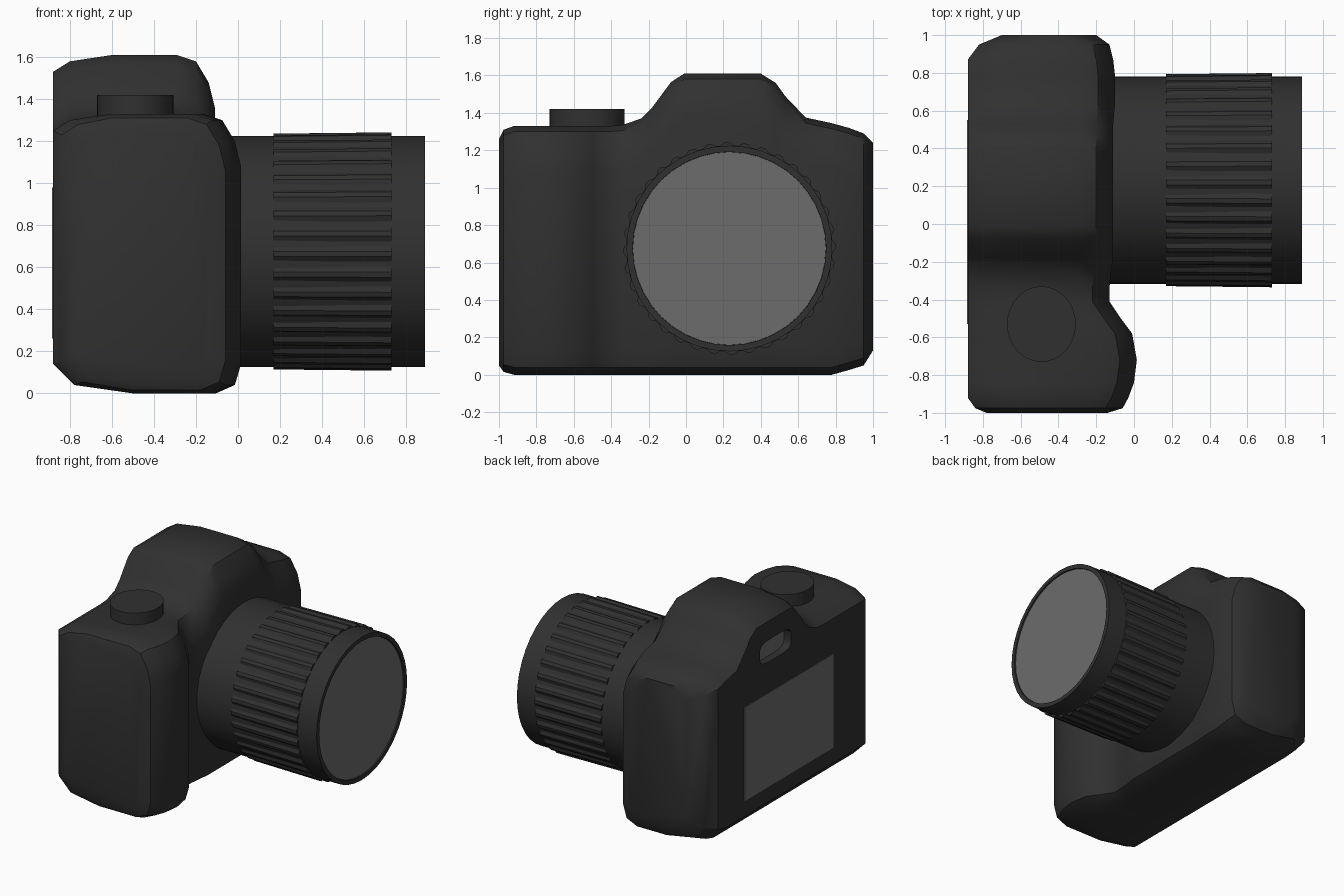
import bpy, bmesh
from math import sin, cos, pi, radians, copysign

if "Cube" in bpy.data.objects:
    bpy.data.objects.remove(bpy.data.objects["Cube"])


def material(name, v):
    m = bpy.data.materials.new(name)
    m.diffuse_color = (v, v, v, 1)
    m.use_nodes = True
    m.node_tree.nodes["Principled BSDF"].inputs["Base Color"].default_value = m.diffuse_color
    return m


BLACK = material("black_plastic", 0.03)
GREY = material("grey_glass", 0.15)


def loft(name, rings, mat, angle=30):
    """Skin a list of equal-length point rings and cap both ends."""
    bm = bmesh.new()
    vs = [[bm.verts.new(p) for p in r] for r in rings]
    n = len(vs[0])
    for a, b in zip(vs, vs[1:]):
        for i in range(n):
            j = (i + 1) % n
            bm.faces.new((a[i], a[j], b[j], b[i]))
    bm.faces.new(vs[0])
    bm.faces.new(vs[-1])
    bmesh.ops.recalc_face_normals(bm, faces=bm.faces)
    me = bpy.data.meshes.new(name)
    bm.to_mesh(me)
    bm.free()
    ob = bpy.data.objects.new(name, me)
    bpy.context.collection.objects.link(ob)
    me.materials.append(mat)
    if angle:
        smooth(ob, angle)
    return ob


def smooth(ob, angle):
    bpy.ops.object.select_all(action='DESELECT')
    ob.select_set(True)
    bpy.context.view_layer.objects.active = ob
    bpy.ops.object.shade_smooth_by_angle(angle=radians(angle))


# Body: rounded x-z sections skinned along y (grip, pentaprism hump, far end)
def section(y, xb, xf, zb, zt):
    pts = [(xb, zb + .14), (xb + .1, zb + .04), (-.5, zb), (xf - .12, zb),
           (xf - .03, zb + .04), (xf, zb + .14), (xf, zt - .25),
           (xf - .03, zt - .13), (xf - .09, zt - .03), (xf - .18, zt),
           (-.6, zt), (xb + .08, zt - .03), (xb, zt - .08)]
    return [(x, y, z) for x, z in pts]


stations = [(-1, -.78, -.14, .05, 1.26), (-.975, -.84, -.06, .015, 1.31),
            (-.92, -.88, -.03, 0, 1.33), (-.84, -.88, 0, 0, 1.33),
            (-.72, -.88, .015, 0, 1.33), (-.58, -.88, -.01, 0, 1.33),
            (-.5, -.88, -.07, 0, 1.33), (-.41, -.88, -.13, 0, 1.33),
            (-.34, -.88, -.13, 0, 1.335), (-.24, -.88, -.12, 0, 1.37),
            (-.18, -.88, -.11, 0, 1.43), (-.08, -.88, -.11, 0, 1.565),
            (-.01, -.88, -.11, 0, 1.61), (.4, -.88, -.11, 0, 1.61),
            (.48, -.88, -.11, 0, 1.56), (.53, -.88, -.11, 0, 1.49),
            (.64, -.88, -.1, 0, 1.375), (.78, -.88, -.1, 0, 1.345),
            (.87, -.88, -.11, .025, 1.32), (.95, -.82, -.13, .05, 1.29),
            (1, -.7, -.2, .13, 1.24)]
body = loft("camera_body", [section(*s) for s in stations], BLACK, 0)


# Viewfinder window: rounded recess cut into the back of the hump
def rounded(x, y, z, w, h, n=24, p=.5):
    ring = []
    for i in range(n):
        c, s = cos(2 * pi * (i + .5) / n), sin(2 * pi * (i + .5) / n)
        ring.append((x, y + w * copysign(abs(c) ** p, c),
                     z + h * copysign(abs(s) ** p, s)))
    return ring


cutter = loft("viewfinder_cutter",
              [rounded(x, .17, 1.3, .19, .085) for x in (-1, -.8)], BLACK, 0)
cutter.hide_render = True
mod = body.modifiers.new("window", 'BOOLEAN')
mod.operation, mod.solver, mod.object = 'DIFFERENCE', 'EXACT', cutter
bpy.context.view_layer.objects.active = body
bpy.ops.object.modifier_apply(modifier=mod.name)
bpy.data.objects.remove(cutter)
smooth(body, 35)
loft("viewfinder_glass",
     [rounded(x, .17, 1.3, .189, .084) for x in (-.82, -.798)], GREY)

# Rear display
loft("rear_display", [[(x, -.53, .26), (x, .55, .26), (x, .55, .98),
                       (x, -.53, .98)] for x in (-.87, -.885)], GREY, 0)

# Lens parts share one axis along x
LY, LZ = .232, .675


def circle(x, radii, n):
    return [(x, LY + radii[i % len(radii)] * cos(2 * pi * i / n),
             LZ + radii[i % len(radii)] * sin(2 * pi * i / n)) for i in range(n)]


loft("lens_barrel", [circle(x, [r], 40) for x, r in
                     ((-.25, .55), (.89, .55), (.89, .517), (.86, .517))], BLACK)
loft("lens_glass", [circle(x, [.516], 40) for x in (.855, .88)], GREY)
loft("focus_ring", [circle(x, [r, r, r - .016, r - .016], 144) for x, r in
                    ((.17, .561), (.73, .567))], BLACK, 10)

# Shutter button
loft("shutter_button", [[(-.49 + .182 * cos(i * pi / 16),
                          -.53 + .2 * sin(i * pi / 16), z) for i in range(32)]
                        for z in (1.28, 1.42)], BLACK)
